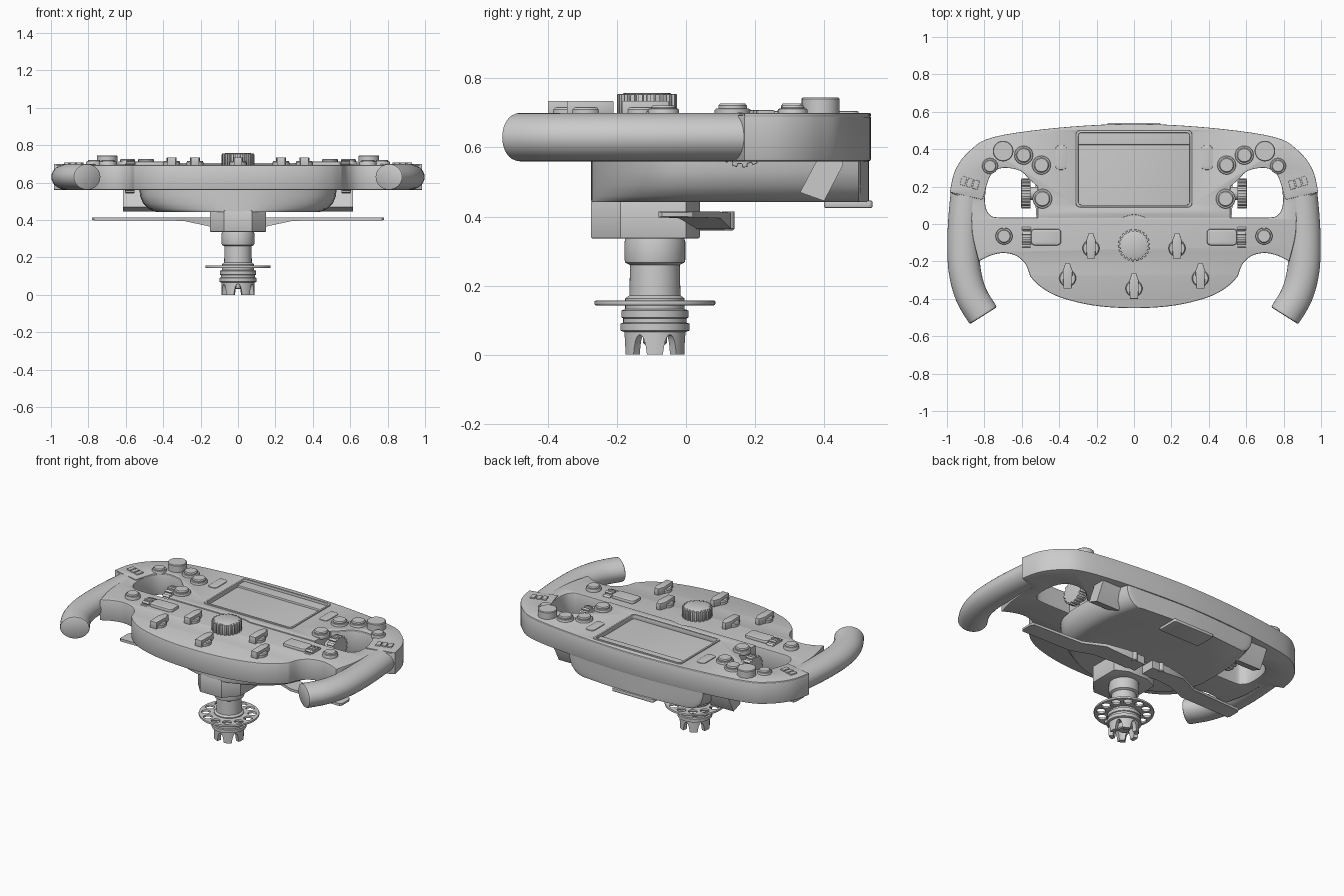
import bpy, bmesh
from math import sin, cos, pi, sqrt, radians, hypot

if "Cube" in bpy.data.objects:
    bpy.data.objects.remove(bpy.data.objects["Cube"])


def finish(name, bm, loc=(0, 0, 0), rot=(0, 0, 0)):
    bmesh.ops.remove_doubles(bm, verts=bm.verts, dist=1e-5)
    bmesh.ops.recalc_face_normals(bm, faces=bm.faces)
    me = bpy.data.meshes.new(name)
    bm.to_mesh(me)
    bm.free()
    for p in me.polygons:
        p.use_smooth = True
    me.set_sharp_from_angle(angle=radians(32))
    ob = bpy.data.objects.new(name, me)
    ob.location, ob.rotation_euler = loc, rot
    bpy.context.collection.objects.link(ob)
    return ob


def plate(name, loops, z0, z1, bevel=0.004, loc=(0, 0, 0), rot=(0, 0, 0)):
    """Flat outline (further loops are holes) extruded z0..z1 with rounded rims."""
    cu = bpy.data.curves.new(name, 'CURVE')
    cu.dimensions, cu.fill_mode = '2D', 'BOTH'
    cu.extrude = (z1 - z0) / 2 - bevel
    cu.bevel_depth, cu.bevel_resolution, cu.offset = bevel, 1, -bevel
    for loop in loops:
        sp = cu.splines.new('POLY')
        sp.points.add(len(loop) - 1)
        for p, (x, y) in zip(sp.points, loop):
            p.co = (x, y, 0, 1)
        sp.use_cyclic_u = True
    tmp = bpy.data.objects.new("outline_helper", cu)
    bpy.context.collection.objects.link(tmp)
    dg = bpy.context.evaluated_depsgraph_get()
    me = bpy.data.meshes.new_from_object(tmp.evaluated_get(dg))
    bm = bmesh.new()
    bm.from_mesh(me)
    bmesh.ops.translate(bm, verts=bm.verts, vec=(0, 0, (z0 + z1) / 2))
    bpy.data.objects.remove(tmp)
    bpy.data.meshes.remove(me)
    return finish(name, bm, loc, rot)


def loft(name, rings, loc=(0, 0, 0), caps=True):
    bm = bmesh.new()
    vs = [[bm.verts.new(p) for p in r] for r in rings]
    n = len(rings[0])
    for a, b in zip(vs, vs[1:]):
        for i in range(n):
            j = (i + 1) % n
            bm.faces.new((a[i], a[j], b[j], b[i]))
    if caps:
        bm.faces.new(vs[0])
        bm.faces.new(vs[-1])
    return finish(name, bm, loc)


def lathe(name, profile, loc, n=40):
    return loft(name, [[(x, y, z) for x, y in circle(r, n)] for r, z in profile], loc)


def circle(r, n=32, cx=0, cy=0):
    return [(cx + r * cos(2 * pi * i / n), cy + r * sin(2 * pi * i / n)) for i in range(n)]


def gear(r, teeth):
    return [(k * r * cos(2 * pi * (i + o) / teeth), k * r * sin(2 * pi * (i + o) / teeth))
            for i in range(teeth) for o, k in ((0, 1), (.5, 1), (.55, .88), (.95, .88))]


def rrect(cx, cy, w, h, r):
    return [(cx + sx * (w / 2 - r) + r * cos(a + k * pi / 8), cy + sy * (h / 2 - r) + r * sin(a + k * pi / 8))
            for sx, sy, a in ((1, 1, 0), (-1, 1, pi / 2), (-1, -1, pi), (1, -1, 1.5 * pi)) for k in range(5)]


def smooth(points, closed=False, n=5):
    """Rounded path through points; a third value marks a sharp corner."""
    pts = [q[:2] for q in points for _ in range(len(q) - 1)]
    flip = lambda q: (-q[0], q[1])
    p = [pts[-1], *pts, pts[0], pts[1]] if closed else [flip(pts[1]), *pts, flip(pts[-2])]
    out = []
    for i in range(1, len(p) - 2):
        a, b, c, d = p[i - 1:i + 3]
        if b == c:
            continue
        for k in range(n):
            t = k / n
            out.append(tuple(.5 * (2 * b[m] + (c[m] - a[m]) * t + (2 * a[m] - 5 * b[m] + 4 * c[m] - d[m]) * t * t
                                   + (3 * b[m] - a[m] - 3 * c[m] + d[m]) * t ** 3) for m in (0, 1)))
    return out if closed else out + [pts[-1]]


def sym(half):
    return half + [(-x, y) for x, y in reversed(half) if x > 1e-6]


# Main body with thumb openings and screen opening
TOP = [(0, .535), (.4, .515), (.75, .465), (.88, .39), (.955, .29), (.985, .17, 1)]
ARCH = [(.515, .2, 1), (.555, .235), (.61, .285), (.7, .3), (.76, .27), (.79, .2)]
body = sym(smooth(TOP + [(.87, .12, 1), (.865, -.05), (.83, -.2, 1), (.77, -.17), (.7, -.155), (.63, -.17),
                         (.58, -.215), (.555, -.28, 1), (.5, -.335), (.4, -.39), (.22, -.435), (0, -.45)]))
hole = smooth([(.515, .035, 1)] + ARCH + [(.795, .1), (.77, .05), (.72, .035)], True)
opening = rrect(0, .295, .62, .41, .02)
plate("main_body", [body, hole, [(-x, y) for x, y in hole], opening], .56, .694, .006)
cover = sym(smooth(TOP + [(.81, .13, 1)] + ARCH[::-1] + [(.515, .035, 1), (.06, .035, 1), (0, .05)]))
plate("upper_cover", [cover, opening], .688, .70, .003)

# Display
plate("screen", [rrect(0, .26, .61, .33, .01)], .56, .678, .003)
plate("screen_ledge", [rrect(0, .458, .61, .07, .01)], .56, .69, .004)
plate("screen_bezel", [opening, rrect(0, .295, .595, .385, .015)], .67, .705, .003)

# Rear casing, narrowing towards its underside
case = sym(smooth([(0, .53), (.4, .51), (.47, .5, 1), (.52, .3), (.52, .02), (.46, -.11),
                   (.33, -.2), (.15, -.262), (0, -.275)]))
loft("rear_casing", [[(x * k, y, z) for x, y in case]
                     for z, k in ((.565, 1), (.53, .995), (.49, .965), (.46, .91), (.447, .86), (.442, .82))])
plate("rear_tab", [rrect(0, .47, .29, .14, .01)], .425, .446, .004)

for s in (-1, 1):
    side = "left" if s < 0 else "right"
    # Hand grip: oval section swept along a bent path
    path = smooth([(.89, .2, 1), (.905, .05), (.912, -.1), (.905, -.25), (.87, -.38), (.805, -.49, 1)], n=6)
    rings = []
    for i, (x, y) in enumerate(path):
        a, b = path[max(i - 1, 0)], path[min(i + 1, len(path) - 1)]
        dx, dy = b[0] - a[0], b[1] - a[1]
        d = hypot(dx, dy)
        tx, ty = dx / d, dy / d
        end = i == len(path) - 1
        for back, k in (((.01, 1), (.003, .97), (0, .9)) if end else ((0, 1),)):
            rings.append([(s * (x - tx * back - ty * u * k), y - ty * back + tx * u * k, .63 + v * k)
                          for u, v in ((.086 * cos(t * pi / 16), .07 * sin(t * pi / 16)) for t in range(32))])
    loft(side + "_grip", rings)

    # Rear wedge bracket
    prof = ((.33, .47), (.38, .565), (.455, .565), (.455, .55), (.40, .445))
    loft(side + "_rear_bracket", [[(s * x, y, z) for y, z in prof] for x in (.45, .615)])

    # Shift paddle: stations along x of (x, y_min, y_max, z_min, z_max)
    rings = [[(s * x, y0, z0), (s * x, y1, z0), (s * x, y1, z1), (s * x, y0, z1)]
             for x, y0, y1, z0, z1 in ((.03, .03, .13, .36, .412), (.15, .03, .13, .365, .412),
                                       (.29, -.02, .10, .395, .414), (.42, -.075, .035, .398, .414),
                                       (.77, -.08, .02, .398, .414), (.78, -.07, .0, .40, .412))]
    loft(side + "_paddle", rings)
    lathe(side + "_paddle_bolt", [(.014, .36), (.018, .365), (.018, .415)], (s * .1, .122, 0), 16)

    # Push buttons with collars
    for i, (x, y, r, top) in enumerate(((.7, .39, .055, .745), (.59, .368, .05, .727), (.495, .315, .05, .727),
                                        (.77, .31, .042, .722), (.49, .135, .052, .727), (.695, -.065, .045, .722))):
        lathe(f"{side}_button_{i}", [(r, .69), (r, .708), (r * .95, .712), (r * .8, .713),
                                     (r * .8, top - .006), (r * .7, top)] if top < .74 else
              [(r, .69), (r, top - .004), (r * .93, top)], (s * x, y, 0))

    # Slim indicator and grip label tabs
    plate(side + "_indicator", [rrect(s * .39, .355, .06, .13, .02)], .69, .705, .003)
    ang = radians(17) * s
    for k in (-1, 0, 1):
        plate(f"{side}_tab_{k + 1}", [rrect(k * .035, 0, .028, .048, .004)], .685, .708, .003,
              (s * .878 + k * .0, .22, 0), (0, 0, ang))

    # Thumb wheels, turning about x
    for nm, x, y, z, r in (("upper", .578, .163, .622, .08), ("lower", .575, -.07, .642, .076)):
        plate(f"{side}_{nm}_thumb_wheel", [gear(r, 16)], -.025, .025, .004, (s * x, y, z), (0, pi / 2, 0))
    plate(side + "_wheel_axle", [circle(.035, 24)], -.035, .035, .004, (s * .535, .163, .622), (0, pi / 2, 0))
    plate(side + "_wheel_housing", [rrect(s * .47, -.07, .16, .088, .02)], .685, .712, .008)

# Rotary selectors
pointer = [(-.022, -.065), (.022, -.065), (.026, .03), (.012, .07), (-.012, .07), (-.026, .03)]
for i, (x, y) in enumerate(((-.23, -.12), (.23, -.12), (-.355, -.28), (.355, -.28), (0, -.335))):
    lathe(f"selector_base_{i}", [(.045, .69), (.045, .71), (.04, .716)], (x, y - .01, 0), 28)
    plate(f"selector_pointer_{i}", [pointer], .69, .735, .003, (x, y, 0))

# Central knurled dial
plate("centre_dial", [gear(.087, 22)], .69, .755, .004, (0, -.113, 0))
lathe("dial_cap", [(.07, .75), (.07, .756), (.066, .758)], (0, -.113, 0))

# Hub block and quick-release column
plate("hub_block", [sym([(0, .04), (.07, .04), (.15, 0), (.15, -.19), (.075, -.275), (0, -.275)])], .337, .45, .004)
AXIS = (0, -.09, 0)
lathe("column", [(.09, .066), (.1, .07), (.1, .09), (.092, .093), (.092, .105), (.097, .108), (.097, .128),
                 (.086, .132), (.086, .163), (.074, .172), (.072, .26), (.086, .267), (.088, .275),
                 (.088, .327), (.082, .345)], AXIS, 48)
plate("release_ring", [circle(.175, 64)] + [circle(.025, 20, *c) for c in circle(.134, 12)],
      .143, .157, .004, AXIS)

# Castellated coupling with arched notches
N = 144


def crown(r, z=None):
    ring = []
    for i, (x, y) in enumerate(circle(r, N)):
        u = ((i * 6 / N) % 1 - .5) / .23
        ring.append((x, y, z if z is not None else .058 * sqrt(max(0, 1 - u * u))))
    return ring


loft("coupling_crown", [crown(.062, .075), crown(.062), crown(.088), crown(.088, .075)], AXIS, caps=False)
lathe("coupling_core", [(.03, .03), (.035, .035), (.035, .08)], AXIS, 24)
